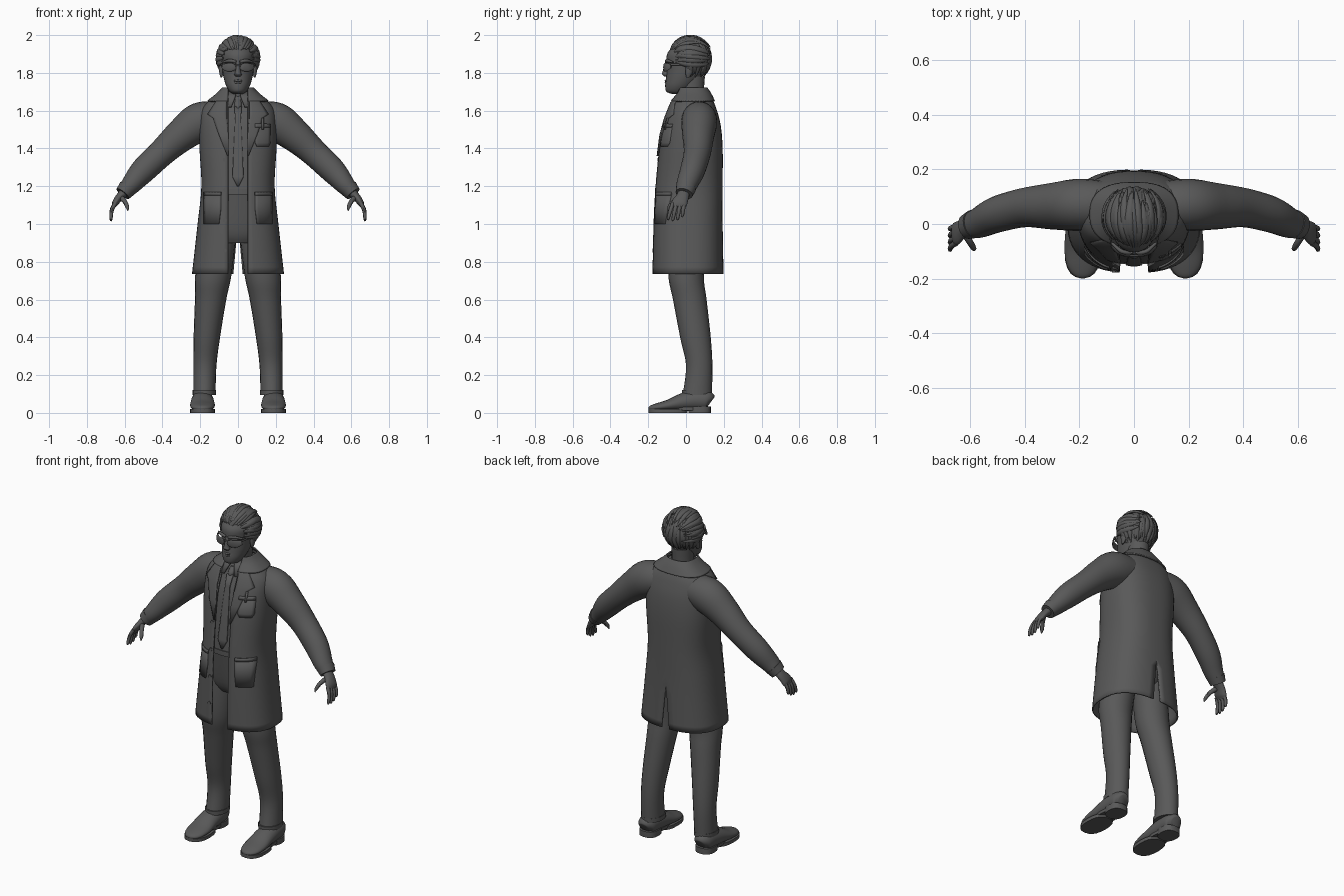
import bpy, bmesh, math, random
from mathutils import Vector

random.seed(4)
if "Cube" in bpy.data.objects:
    bpy.data.objects.remove(bpy.data.objects["Cube"])

charcoal = bpy.data.materials.new("charcoal_grey")
charcoal.use_nodes = True
tone = (.1, .1, .1, 1)
charcoal.diffuse_color = tone
charcoal.node_tree.nodes["Principled BSDF"].inputs["Base Color"].default_value = tone

RIGHTWARD, BACKWARD, UPWARD = Vector((1, 0, 0)), Vector((0, 1, 0)), Vector((0, 0, 1))
SQUARENESS = .8
HEM, SLIT_TOP, OPENING = .735, 1, .052
made = []


def blend(before, start, end, after, t):
    """Catmull-Rom blend between two neighbouring values."""
    slope_in, slope_out = (end - before) / 2, (after - start) / 2
    ease = t * t * (3 - 2 * t)
    return (start + (end - start) * ease + slope_in * t * (1 - t) ** 2
            - slope_out * t * t * (1 - t))


def spline(rows, steps=5):
    """Smooth curve through rows of numbers."""
    out = []
    last = len(rows) - 1
    for i in range(last):
        around = rows[max(i - 1, 0)], rows[i], rows[i + 1], rows[min(i + 2, last)]
        for k in range(steps):
            out.append([blend(*values, k / steps) for values in zip(*around)])
    out.append(list(rows[last]))
    return out


def skin(name, rings, closed, twin=False, thick=0):
    """Join rows of points into a mesh, optionally mirrored and thickened."""
    bm = bmesh.new()
    grid = [[bm.verts.new(point) for point in ring] for ring in rings]
    count = len(grid[0])
    for lower, upper in zip(grid, grid[1:]):
        for i in range(count if closed else count - 1):
            j = (i + 1) % count
            bm.faces.new((lower[i], lower[j], upper[j], upper[i]))
    if closed:
        bm.faces.new(grid[0])
        bm.faces.new(grid[-1])
    bmesh.ops.recalc_face_normals(bm, faces=bm.faces)
    mesh = bpy.data.meshes.new(name)
    bm.to_mesh(mesh)
    bm.free()
    mesh.materials.append(charcoal)
    obj = bpy.data.objects.new(name, mesh)
    bpy.context.collection.objects.link(obj)
    if twin:
        obj.modifiers.new("other_side", "MIRROR")
    if thick:
        solid = obj.modifiers.new("thickness", "SOLIDIFY")
        solid.thickness, solid.offset = thick, 0
    made.append(obj)


def power(value, exponent):
    return math.copysign(abs(value) ** exponent, value)


def loft(name, rows, twin=False, ref=BACKWARD, level=False, exponent=1, sides=20, steps=5):
    """Loft rows of x, y, z and two radii; level keeps the sections horizontal."""
    path = spline(rows, steps)
    points = [Vector(row[:3]) for row in path]
    rings = []
    for i, row in enumerate(path):
        along = points[min(i + 1, len(points) - 1)] - points[max(i - 1, 0)]
        across = RIGHTWARD if level else along.cross(ref).normalized()
        over = BACKWARD if level else across.cross(along).normalized()
        ring = []
        for k in range(sides):
            angle = math.tau * k / sides
            ring.append(points[i] + across * row[3] * power(math.cos(angle), exponent)
                        + over * row[4] * power(math.sin(angle), exponent))
        rings.append(ring)
    skin(name, rings, True, twin)


# Coat profile: height, half width, front y, back y
COAT = spline([(HEM, .24, -.175, .195), (1, .21, -.17, .19), (1.2, .19, -.16, .19),
               (1.4, .2, -.14, .19), (1.52, .2, -.12, .18), (1.6, .19, -.09, .16),
               (1.65, .15, -.07, .14), (1.7, .09, -.03, .11)])


def half_shell(name, rows, sections=26):
    """Open sheet from the front opening round to the back seam."""
    rings = []
    for z, width, front, back in rows:
        slit = .025 * max(0, (SLIT_TOP - z) / (SLIT_TOP - HEM))
        start = math.asin((OPENING / width) ** (1 / SQUARENESS))
        stop = math.pi - math.asin((slit / width) ** (1 / SQUARENESS))
        ring = []
        for i in range(sections + 1):
            angle = start + (stop - start) * i / sections
            x = width * power(math.sin(angle), SQUARENESS)
            depth = (back - front) / 2 * power(math.cos(angle), SQUARENESS)
            ring.append((max(x, slit), (front + back) / 2 - depth, z))
        rings.append(ring)
    skin(name, rings, False, twin=True, thick=.008)


def front_y(x, z):
    """Front of the coat at a given place."""
    for low, high in zip(COAT, COAT[1:]):
        if z <= high[0]:
            break
    t = (z - low[0]) / (high[0] - low[0])
    _, width, front, back = [a + t * (b - a) for a, b in zip(low, high)]
    bulge = max(0, 1 - abs(x / width) ** (2 / SQUARENESS)) ** (SQUARENESS / 2)
    return (front + back) / 2 - (back - front) / 2 * bulge


def patch(name, rows, twin=False, lift=.005, columns=6):
    """Panel laid on the coat front; rows are height, inner x, outer x."""
    rings = []
    for z, inner, outer in rows:
        xs = [inner + (outer - inner) * i / columns for i in range(columns + 1)]
        rings.append([(x, front_y(x, z) - lift, z) for x in xs])
    skin(name, rings, False, twin, thick=.008)


# Coat, collar, lapels and pockets
half_shell("coat", COAT)
half_shell("coat_collar", spline([(1.65, .16, -.08, .15), (1.69, .11, -.05, .13), (1.72, .08, -.04, .11)]))
patch("lapel", [(1.69, .06, .09), (1.64, .06, .12), (1.58, .06, .16), (1.56, .06, .13),
                (1.47, .05, .1), (1.36, .05, .055)], twin=True, lift=.009)
patch("hip_pocket", [(1, .1, .18), (1.08, .09, .18), (1.16, .09, .18)], twin=True)
patch("hip_pocket_edge", [(1.15, .09, .18), (1.17, .09, .18)], twin=True, lift=.008)
patch("chest_pocket", [(1.41, .1, .16), (1.43, .09, .17), (1.53, .09, .17)])
patch("chest_pocket_edge", [(1.51, .09, .17), (1.53, .09, .17)], lift=.008)
patch("pen", [(1.5, .125, .135), (1.56, .125, .135)], lift=.012, columns=2)
for i in range(4):
    x, z = -.07, 1.34 - .16 * i
    y = front_y(x, z)
    loft("coat_button", [(x, y, z, .01, .01), (x, y - .008, z, .01, .01)], ref=UPWARD, steps=1)

# Shirt, tie, belt, hips and neck
loft("shirt_body", [(0, (front + back) / 2, z, width - .014, (back - front) / 2 - .016)
                    for z, width, front, back in COAT if z > 1.15], level=True, exponent=SQUARENESS, steps=1)
patch("shirt_collar", [(1.7, .01, .055), (1.67, .015, .06), (1.62, .035, .055)], twin=True, lift=.002)
patch("tie", [(1.62, -.02, .02), (1.56, -.015, .015), (1.25, -.03, .03), (1.2, -.005, .005)], lift=-.008)
loft("tie_knot", [(0, -.07, 1.6, .01, .01), (0, -.06, 1.63, .02, .02), (0, -.04, 1.66, .015, .015)], level=True)
loft("belt", [(0, .015, z, .175, .165) for z in (1.155, 1.185)], level=True, exponent=SQUARENESS)
loft("trouser_hips", [(0, .01, .9, .12, .09), (0, .01, .97, .17, .12), (0, .01, 1.18, .17, .15)],
     level=True, exponent=SQUARENESS)
loft("neck", [(0, .04, 1.6, .07, .07), (0, .03, 1.68, .06, .065), (0, .03, 1.78, .06, .07)], level=True)

# Sleeves and cuffs
loft("sleeve", [(.09, .07, 1.56, .085, .085), (.2, .07, 1.54, .104, .095), (.3, .065, 1.47, .088, .085),
                (.4, .06, 1.38, .073, .072), (.5, .035, 1.285, .068, .066), (.565, .005, 1.21, .053, .056),
                (.6, -.005, 1.17, .042, .047)], twin=True, sides=24)
loft("cuff", [(.585, 0, 1.19, .05, .053), (.61, -.01, 1.16, .042, .046)], twin=True, sides=24)

# Hands with curled fingers
loft("palm", [(.6, -.01, 1.17, .025, .03), (.63, -.02, 1.14, .02, .035), (.65, -.035, 1.11, .017, .042),
              (.66, -.04, 1.09, .008, .036)], twin=True)
for i in range(4):
    root = -.07 + .02 * i
    tip = root - .024 + .005 * i
    reach = .075 - .005 * abs(i - 1) ** 2
    loft("finger", [(.65, root, 1.11, .011, .011), (.668, (root + tip) / 2, 1.1 - reach * .4, .01, .01),
                    (.672, tip, 1.1 - reach, .008, .008), (.668, tip, 1.092 - reach, .002, .002)],
         twin=True, sides=8)
loft("thumb", [(.62, -.03, 1.14, .015, .015), (.6, -.065, 1.12, .012, .012), (.586, -.088, 1.09, .01, .01),
               (.583, -.096, 1.07, .002, .002)], twin=True, sides=8)

# Trouser legs and turned hems
loft("trouser_leg", [(.1, .01, .97, .095, .1), (.13, 0, HEM, .096, .094), (.145, .02, .6, .083, .089),
                     (.165, .05, .4, .07, .081), (.175, .07, .25, .061, .07), (.178, .06, .1, .059, .077)],
     twin=True, level=True)
loft("trouser_hem", [(.178, .058, z, .062, .08) for z in (.095, .12)], twin=True, level=True)

# Shoes with sole, shank and heel
FOOT = .188
loft("shoe", [(FOOT, .13, .055, .03, .035), (FOOT, .11, .065, .052, .053), (FOOT, .05, .066, .058, .056),
              (FOOT, -.02, .056, .062, .047), (FOOT, -.09, .04, .066, .031), (FOOT, -.15, .03, .058, .022),
              (FOOT, -.185, .024, .036, .015), (FOOT, -.197, .02, .01, .006)], twin=True, ref=UPWARD)
for name, y, bottom, top, width, length in (("shoe_sole", -.095, 0, .02, .066, .103),
                                            ("shoe_shank", 0, .012, .03, .052, .08),
                                            ("shoe_heel", .072, 0, .035, .055, .06)):
    loft(name, [(FOOT, y, z, width, length) for z in (bottom, top)],
         twin=True, level=True, exponent=SQUARENESS, steps=1)

# Head and face
loft("head", [(0, -.035, 1.688, .025, .035), (0, -.045, 1.7, .043, .058), (0, -.033, 1.73, .062, .077),
              (0, -.014, 1.77, .075, .092), (0, 0, 1.81, .082, .103), (0, .005, 1.86, .086, .109),
              (0, .01, 1.91, .085, .105), (0, .015, 1.97, .04, .05)], level=True, sides=28)
loft("nose", [(0, -.105, 1.78, .012, .008), (0, -.108, 1.792, .02, .019), (0, -.106, 1.805, .015, .019),
              (0, -.1, 1.86, .01, .009)], level=True, sides=14)
for z in (1.748, 1.758):
    loft("lip", [(-.03, -.095, z, .002, .003), (0, -.107, z, .006, .006), (.03, -.095, z, .002, .003)])
loft("ear", [(.088, .01, 1.775, .004, .008), (.088, .015, 1.8, .011, .018), (.088, .02, 1.835, .013, .022),
             (.088, .02, 1.85, .004, .01)], twin=True, level=True)
loft("brow", [(.01, -.105, 1.858, .008, .007), (.045, -.1, 1.865, .009, .008), (.08, -.07, 1.856, .005, .005)],
     twin=True)

# Sunglasses
loft("lens", [(.012, -.115, 1.833, .012, .004), (.03, -.115, 1.83, .021, .005), (.06, -.103, 1.83, .021, .005),
              (.082, -.08, 1.836, .012, .004)], twin=True)
loft("glasses_bridge", [(x, -.116, 1.84, .004, .004) for x in (-.02, .02)], sides=8)
loft("glasses_arm", [(.08, -.08, 1.845, .004, .006), (.09, -.03, 1.845, .003, .005), (.092, .03, 1.845, .003, .005)],
     twin=True, ref=UPWARD, sides=8)

# Hair: a cap, locks swept over the top and locks falling at the back
CROWN = Vector((0, .022, 1.878))
arc = [math.pi * i / 24 for i in range(25)]
loft("hair_cap", [(0, .028, CROWN.z - .11 * math.cos(a), .002 + .1 * math.sin(a), .002 + .1 * math.sin(a))
                  for a in arc], level=True, steps=1)


def lock(name, place, start, stop):
    """Tapered strand following a path over the head, lifting at its end."""
    width = random.uniform(.012, .018)
    rows = []
    for i in range(7):
        t = i / 6
        lift = 1 + .05 * math.sin(math.pi * t) + .09 * t ** 4
        point = CROWN + place(start + (stop - start) * t, t) * lift
        fat = width * max(.12, math.sin(math.pi * (.1 + .85 * t)))
        rows.append((*point, fat, fat * .65))
    loft(name, rows, ref=CROWN - Vector(rows[3][:3]), sides=8, steps=2)


def fan(name, count, spread, bend, place, first, final):
    """Spread locks evenly from one side of the head to the other."""
    for i in range(count):
        angle = spread * (2 * i / (count - 1) - 1)
        curl = random.uniform(-bend, bend)
        lock(name, lambda a, t: place(a, angle + curl * t),
             random.uniform(*first) + .5 * (math.sin(angle) ** 2 if name == "swept_lock" else 0),
             random.uniform(*final))


def swept(a, roll):
    return Vector((.103 * math.sin(roll) * math.sin(a), -.115 * math.cos(a), .108 * math.cos(roll) * math.sin(a)))


def falling(a, turn):
    return Vector((.1 * math.sin(turn) * math.sin(a), .1 * math.cos(turn) * math.sin(a), .118 * math.cos(a)))


fan("swept_lock", 46, 1.8, .25, swept, (.35, .6), (2, 2.6))
fan("back_lock", 34, 1.7, .3, falling, (.7, 1.3), (2.1, 2.5))

# Smooth shading with crisp edges
bpy.ops.object.select_all(action="DESELECT")
for obj in made:
    obj.select_set(True)
bpy.context.view_layer.objects.active = made[0]
bpy.ops.object.shade_smooth_by_angle(angle=math.radians(45))
